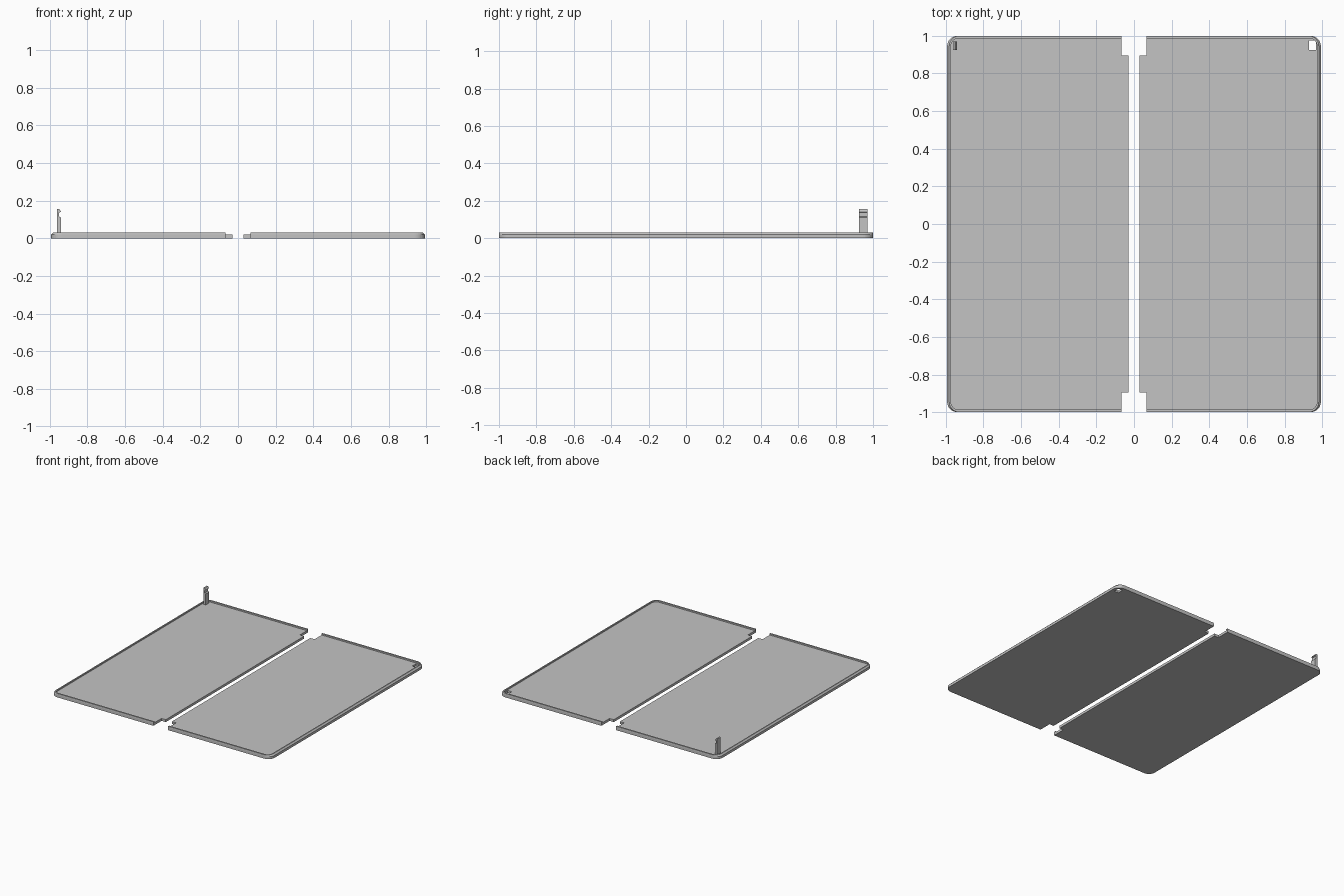
import bpy, bmesh, math

if "Cube" in bpy.data.objects:
    bpy.data.objects.remove(bpy.data.objects["Cube"])

X_OUT, X_IN, X_TAB, Y_END, Y_NOTCH = 0.993, 0.028, 0.066, 1.0, 0.895
RADIUS, FLOOR, RIM = 0.055, 0.02, 0.031

grey = bpy.data.materials.new("plain_grey")
grey.diffuse_color = (0.55, 0.55, 0.55, 1)
grey.use_nodes = True
grey.node_tree.nodes["Principled BSDF"].inputs["Base Color"].default_value = grey.diffuse_color


def finish(name, bm):
    bmesh.ops.recalc_face_normals(bm, faces=bm.faces)
    mesh = bpy.data.meshes.new(name)
    bm.to_mesh(mesh)
    bm.free()
    mesh.materials.append(grey)
    ob = bpy.data.objects.new(name, mesh)
    bpy.context.collection.objects.link(ob)
    return ob


def prism(name, points, offset):
    """Extrude a closed outline of 3D points by an offset."""
    bm = bmesh.new()
    face = bm.faces.new([bm.verts.new(p) for p in points])
    new = bmesh.ops.extrude_face_region(bm, geom=[face])["geom"]
    bmesh.ops.translate(bm, vec=offset,
                        verts=[v for v in new if isinstance(v, bmesh.types.BMVert)])
    return finish(name, bm)


def outer_path():
    """Open outline with outward normals: front edge, outer side, back edge."""
    pts = [(X_TAB, -Y_END, 0, -1)]
    for sy, start in ((-1, -90), (1, 0)):
        for i in range(9):
            a = math.radians(start + 90 * i / 8)
            nx, ny = math.cos(a), math.sin(a)
            pts.append((X_OUT - RADIUS + RADIUS * nx,
                        sy * (Y_END - RADIUS) + RADIUS * ny, nx, ny))
    return pts + [(X_TAB, Y_END, 0, 1)]


def rim_width(nx):
    return 0.014 + 0.006 * abs(nx)


def tray(side, s):
    path = outer_path()
    # floor plate, with notched corners on the inner edge
    inner = [(x - nx * rim_width(nx), y - ny * rim_width(nx)) for x, y, nx, ny in path]
    inner += [(X_TAB, Y_NOTCH), (X_IN, Y_NOTCH), (X_IN, -Y_NOTCH), (X_TAB, -Y_NOTCH)]
    plate = prism(side + "_floor", [(s * x, y, 0) for x, y in inner], (0, 0, FLOOR))

    # raised rim, chamfered along the outer side
    bm = bmesh.new()
    rings = []
    for x, y, nx, ny in path:
        w, c = rim_width(nx), 0.001 + 0.010 * abs(nx)
        section = [(0, 0), (0, 0.02), (c, RIM), (w, RIM), (w, 0)]
        rings.append([bm.verts.new((s * (x - nx * d), y - ny * d, z)) for d, z in section])
    for a, b in zip(rings, rings[1:]):
        for i in range(5):
            j = (i + 1) % 5
            bm.faces.new((a[i], a[j], b[j], b[i]))
    bm.faces.new(rings[0])
    bm.faces.new(rings[-1])
    finish(side + "_rim", bm)
    return plate


tray("left", -1)
right_floor = tray("right", 1)

# latch slot through the right floor
cutter = prism("slot_cutter", [(0.93, 0.925, -0.05), (0.968, 0.925, -0.05),
                               (0.968, 0.975, -0.05), (0.93, 0.975, -0.05)], (0, 0, 0.1))
cutter.hide_render = True
cut = right_floor.modifiers.new("slot", "BOOLEAN")
cut.object = cutter
cut.operation = "DIFFERENCE"
cut.solver = "EXACT"
bpy.context.view_layer.objects.active = right_floor
bpy.ops.object.modifier_apply(modifier="slot")
bpy.data.objects.remove(cutter)

# upright hooked latch on the left floor
hook = [(-0.962, 0.015), (-0.94, 0.015), (-0.94, 0.11), (-0.95, 0.115),
        (-0.95, 0.137), (-0.941, 0.141), (-0.95, 0.155), (-0.962, 0.155)]
prism("latch", [(x, 0.925, z) for x, z in hook], (0, 0.045, 0))
